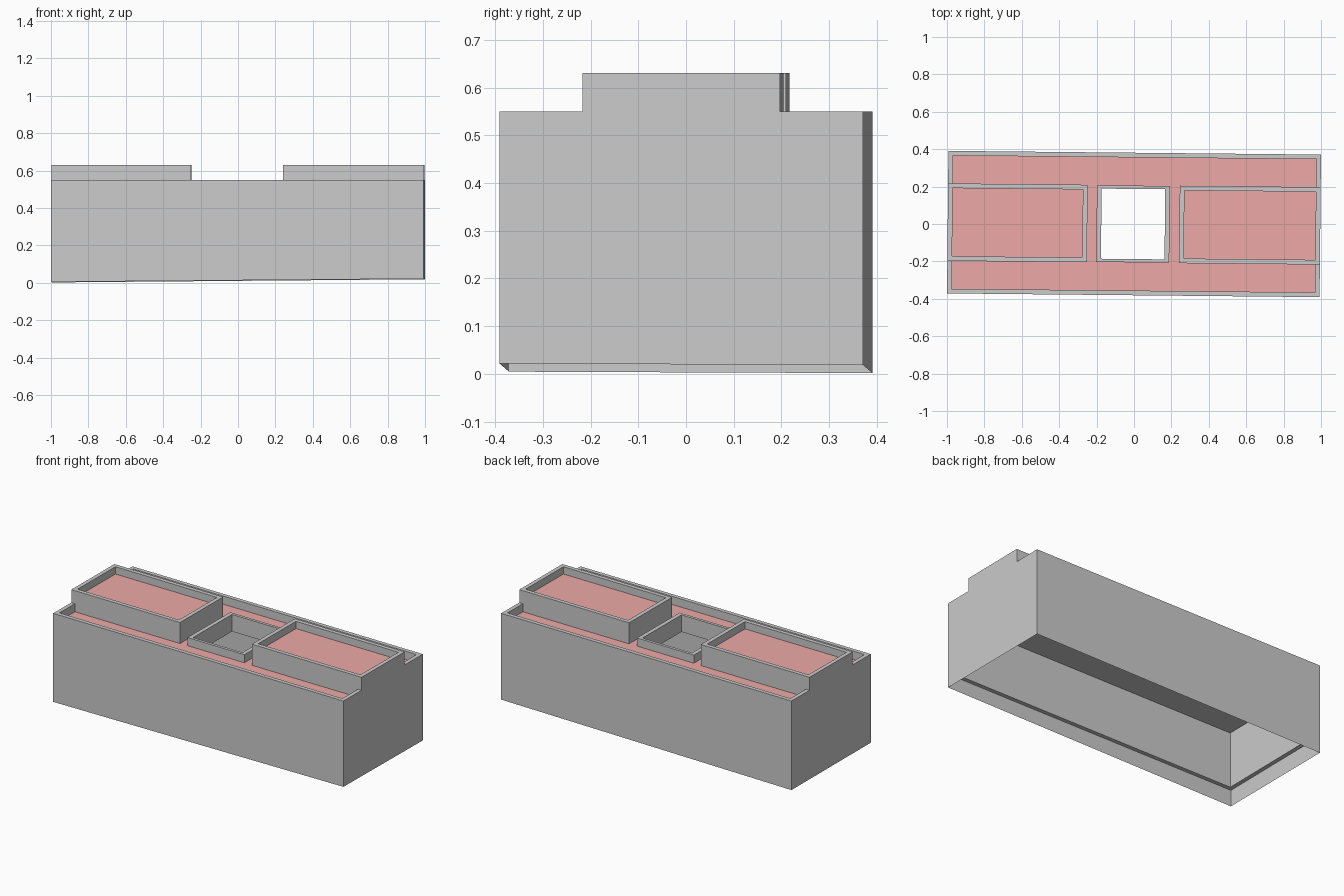
import bpy, bmesh

if "Cube" in bpy.data.objects:
    bpy.data.objects.remove(bpy.data.objects["Cube"])

HL, HW = 0.996, 0.381          # half length and width of the building
T = 0.025                      # wall and parapet thickness
LEDGE, CEIL, ROOF, TOP = 0.105, 0.445, 0.50, 0.55
UP_ROOF, UP_TOP = 0.585, 0.63
YAW = -0.01                    # the building sits slightly turned

red = bpy.data.materials.new("roof_red")
red.diffuse_color = (0.85, 0.40, 0.39, 1)
red.use_nodes = True
red.node_tree.nodes["Principled BSDF"].inputs["Base Color"].default_value = red.diffuse_color
grey = bpy.data.materials.new("wall_grey")
grey.diffuse_color = (0.8, 0.8, 0.8, 1)
grey.use_nodes = True
grey.node_tree.nodes["Principled BSDF"].inputs["Base Color"].default_value = grey.diffuse_color


def finish(name, bm, red_top=False):
    bmesh.ops.recalc_face_normals(bm, faces=bm.faces)
    me = bpy.data.meshes.new(name)
    if red_top:
        me.materials.append(grey)
        me.materials.append(red)
        for f in bm.faces:
            f.normal_update()
            f.material_index = int(f.normal.z > 0.9)
    bm.to_mesh(me)
    bm.free()
    ob = bpy.data.objects.new(name, me)
    ob.rotation_euler.z = YAW
    bpy.context.collection.objects.link(ob)
    return ob


def rect(x0, x1, y0, y1):
    return [(x0, y0), (x1, y0), (x1, y1), (x0, y1)]


def prism(name, pts, z0, z1, red_top=False):
    bm = bmesh.new()
    lo = [bm.verts.new((x, y, z0)) for x, y in pts]
    hi = [bm.verts.new((x, y, z1)) for x, y in pts]
    bm.faces.new(lo[::-1])
    bm.faces.new(hi)
    n = len(pts)
    for i in range(n):
        j = (i + 1) % n
        bm.faces.new((lo[i], lo[j], hi[j], hi[i]))
    return finish(name, bm, red_top)


def frame(name, outer, inner, z0, z1, red_top=False):
    bm = bmesh.new()
    loops = [[bm.verts.new((x, y, z)) for x, y in p]
             for p, z in ((outer, z0), (outer, z1), (inner, z1), (inner, z0))]
    for k in range(4):
        a, b = loops[k], loops[(k + 1) % 4]
        for i in range(4):
            j = (i + 1) % 4
            bm.faces.new((a[i], a[j], b[j], b[i]))
    return finish(name, bm, red_top)


outer = rect(-HL, HL, -HW, HW)
inner = rect(-HL + T, HL - T, -HW + T, HW - T)
court = rect(-0.2, 0.19, -0.205, 0.205)
court_in = rect(-0.2 + T, 0.19 - T, -0.205 + T * 0.7, 0.205 - T * 0.7)

# Thick outer walls with parapet
frame("outer_walls", outer, inner, LEDGE, TOP)

# Thin skirt following the sloping ground, open underneath
bm = bmesh.new()
lo = [bm.verts.new((x, y, 0.0115 + 0.0085 * x - 0.004 * y)) for x, y in outer]
hi = [bm.verts.new((x, y, LEDGE)) for x, y in outer]
for i in range(4):
    j = (i + 1) % 4
    bm.faces.new((lo[i], lo[j], hi[j], hi[i]))
finish("ground_skirt", bm)

# Main roof slab and the open light well through it
frame("main_roof", inner, court, CEIL, ROOF, True)
frame("light_well", court, court_in, CEIL, TOP)

# Raised roof blocks at both ends
BW = 0.207
for side, s, end in (("left", -1, 0.25), ("right", 1, 0.243)):
    xe, xi = s * (HL - T), s * end
    xin = s * (end + T)
    u = [(xe, -BW), (xi, -BW), (xi, BW), (xe, BW),
         (xe, BW - T), (xin, BW - T), (xin, -BW + T), (xe, -BW + T)]
    prism(side + "_block_walls", u, ROOF, UP_TOP)
    prism(side + "_block_end_wall", rect(*sorted((xe, s * HL)), -BW, BW), TOP, UP_TOP)
    prism(side + "_block_roof", rect(*sorted((xin, xe)), -BW + T, BW - T),
          ROOF, UP_ROOF, True)
